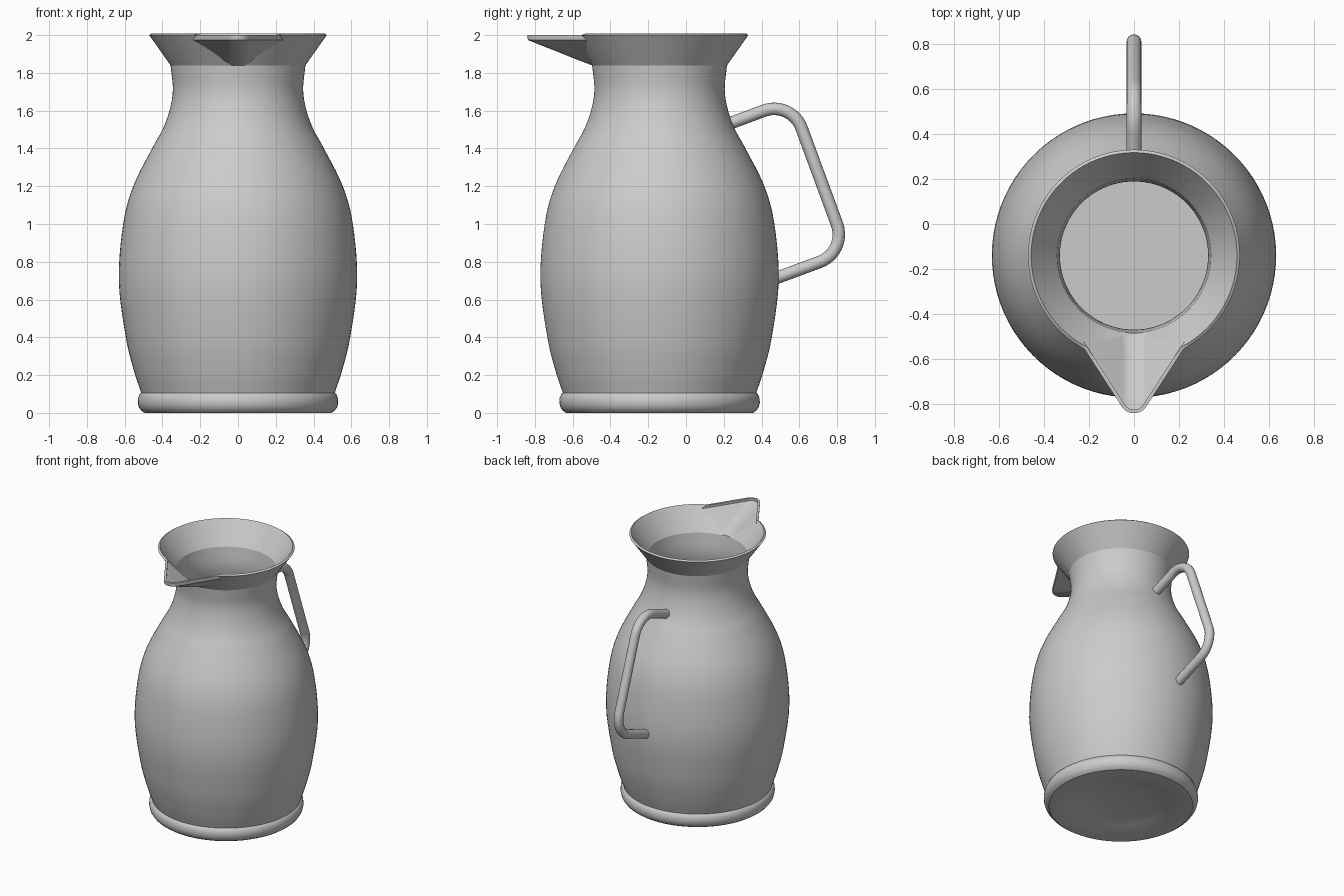
import bpy, bmesh
from math import sin, cos, pi, radians, atan2, sqrt
from mathutils import Vector

if "Cube" in bpy.data.objects:
    bpy.data.objects.remove(bpy.data.objects["Cube"], do_unlink=True)

AXIS_Y = -0.14          # the vessel's axis sits forward, to balance the handle
WALL = 0.016            # wall thickness
TIP_R = 0.065           # rounded gutter of the spout
SPREAD = radians(33)    # half opening angle of the spout

grey = bpy.data.materials.new("plain grey")
grey.use_nodes = True
grey.diffuse_color = (0.6, 0.6, 0.6, 1)
grey.node_tree.nodes["Principled BSDF"].inputs["Base Color"].default_value = (0.6, 0.6, 0.6, 1)


def finish(obj, angle):
    """Apply modifiers, then colour and shade the object."""
    bpy.ops.object.select_all(action='DESELECT')
    obj.select_set(True)
    bpy.context.view_layer.objects.active = obj
    bpy.ops.object.convert(target='MESH')
    obj = bpy.context.object
    obj.data.materials.clear()
    obj.data.materials.append(grey)
    bpy.ops.object.shade_smooth_by_angle(angle=radians(angle))


def loft(name, rings, cap_start=False, cap_end=False):
    """Skin a stack of equal-length rings of points."""
    bm = bmesh.new()
    rows = [[bm.verts.new((x, y + AXIS_Y, z)) for x, y, z in ring] for ring in rings]
    n = len(rows[0])
    for low, high in zip(rows, rows[1:]):
        for k in range(n):
            j = (k + 1) % n
            bm.faces.new((low[k], low[j], high[j], high[k]))
    if cap_start:
        bm.faces.new(rows[0][::-1])
    if cap_end:
        bm.faces.new(rows[-1])
    mesh = bpy.data.meshes.new(name)
    bm.to_mesh(mesh)
    bm.free()
    obj = bpy.data.objects.new(name, mesh)
    bpy.context.collection.objects.link(obj)
    return obj


def circle(r, z, count=96):
    return [(r * sin(2 * pi * k / count), -r * cos(2 * pi * k / count), z) for k in range(count)]


def smooth_profile(points, steps):
    """Catmull-Rom curve through radius/height points."""
    p = [Vector(q) for q in points]
    p = [2 * p[0] - p[1]] + p + [2 * p[-1] - p[-2]]
    out = []
    for a, b, c, d in zip(p, p[1:], p[2:], p[3:]):
        for i in range(steps):
            t = i / steps
            out.append(0.5 * (2 * b + (c - a) * t + (2 * a - 5 * b + 4 * c - d) * t * t
                              + (3 * b - a - 3 * c + d) * t ** 3))
    return out + [p[-2]]


def vessel_ring(r, z):
    """Circle whose front part is drawn out into the spout near the top."""
    arc_n, side_n, back_n = 8, 6, 84
    reach = min(0.70, 0.36 + (z - 1.84) * 2.52)
    line = Vector((sin(SPREAD), cos(SPREAD)))
    normal = Vector((cos(SPREAD), -sin(SPREAD)))
    centre = Vector((0, TIP_R - reach))
    tangent = centre + TIP_R * normal
    if z > 1.84 and tangent.length > r:
        b = tangent.dot(line)
        s = -b - sqrt(b * b - tangent.length_squared + r * r)
        end = tangent + s * line
        half = [centre + TIP_R * Vector((sin(a), -cos(a))) for a in
                [(pi / 2 - SPREAD) * i / arc_n for i in range(arc_n)]]
        half += [tangent.lerp(end, i / side_n) for i in range(side_n + 1)]
        edge = atan2(end.x, -end.y)
    else:
        edge = radians(9)
        half = [Vector((r * sin(a), -r * cos(a))) for a in
                [edge * i / (arc_n + side_n) for i in range(arc_n + side_n + 1)]]
    back = []
    for i in range(1, back_n):
        a = edge + (2 * pi - 2 * edge) * i / back_n
        back.append(Vector((r * sin(a), -r * cos(a))))
    mirrored = [Vector((-v.x, v.y)) for v in half[:0:-1]]
    return [(v.x, v.y, z) for v in half + back + mirrored]


# Vessel: bellied body, narrow neck, flared rim with spout
body = smooth_profile([(0.51, 0.10), (0.55, 0.22), (0.594, 0.40), (0.631, 0.70), (0.608, 1.0),
                       (0.555, 1.2), (0.455, 1.4), (0.40, 1.5), (0.363, 1.6),
                       (0.345, 1.71), (0.357, 1.84)], 5)
rings = [vessel_ring(r, z) for r, z in body]
for i in range(1, 13):
    t = i / 12
    rings.append(vessel_ring(0.357 + 0.113 * t, 1.84 + 0.16 * t))
vessel = loft("vessel", rings, cap_start=True)
shell = vessel.modifiers.new("wall", 'SOLIDIFY')
shell.thickness = WALL
shell.offset = -1
finish(vessel, 22)

# Base: rounded foot ring with a shallow hollow underneath
foot = [(0.02, 0.045), (0.12, 0.043), (0.22, 0.036), (0.31, 0.022), (0.38, 0.0), (0.495, 0.0),
        (0.512, 0.012), (0.525, 0.03), (0.531, 0.055), (0.529, 0.08), (0.52, 0.1),
        (0.508, 0.109), (0.49, 0.109)]
base = loft("base", [circle(r, z) for r, z in foot], cap_start=True, cap_end=True)
finish(base, 35)

# Handle: round bar with two filleted bends
corners = [Vector(c) for c in [(0.22, 1.528), (0.558, 1.654), (0.853, 0.853), (0.47, 0.711)]]
path = [corners[0]]
for before, bend, after in zip(corners, corners[1:], corners[2:]):
    start = bend + (before - bend).normalized() * 0.155
    end = bend + (after - bend).normalized() * 0.155
    hub = start + end - bend
    for i in range(13):
        a = pi / 2 * i / 12
        path.append(hub + (start - hub) * cos(a) + (end - hub) * sin(a))
path.append(corners[-1])
curve = bpy.data.curves.new("handle", 'CURVE')
curve.dimensions = '3D'
curve.bevel_depth = 0.033
curve.bevel_resolution = 6
curve.use_fill_caps = True
spline = curve.splines.new('POLY')
spline.points.add(len(path) - 1)
for point, (y, z) in zip(spline.points, path):
    point.co = (0, y, z, 1)
handle = bpy.data.objects.new("handle", curve)
bpy.context.collection.objects.link(handle)
finish(handle, 40)
